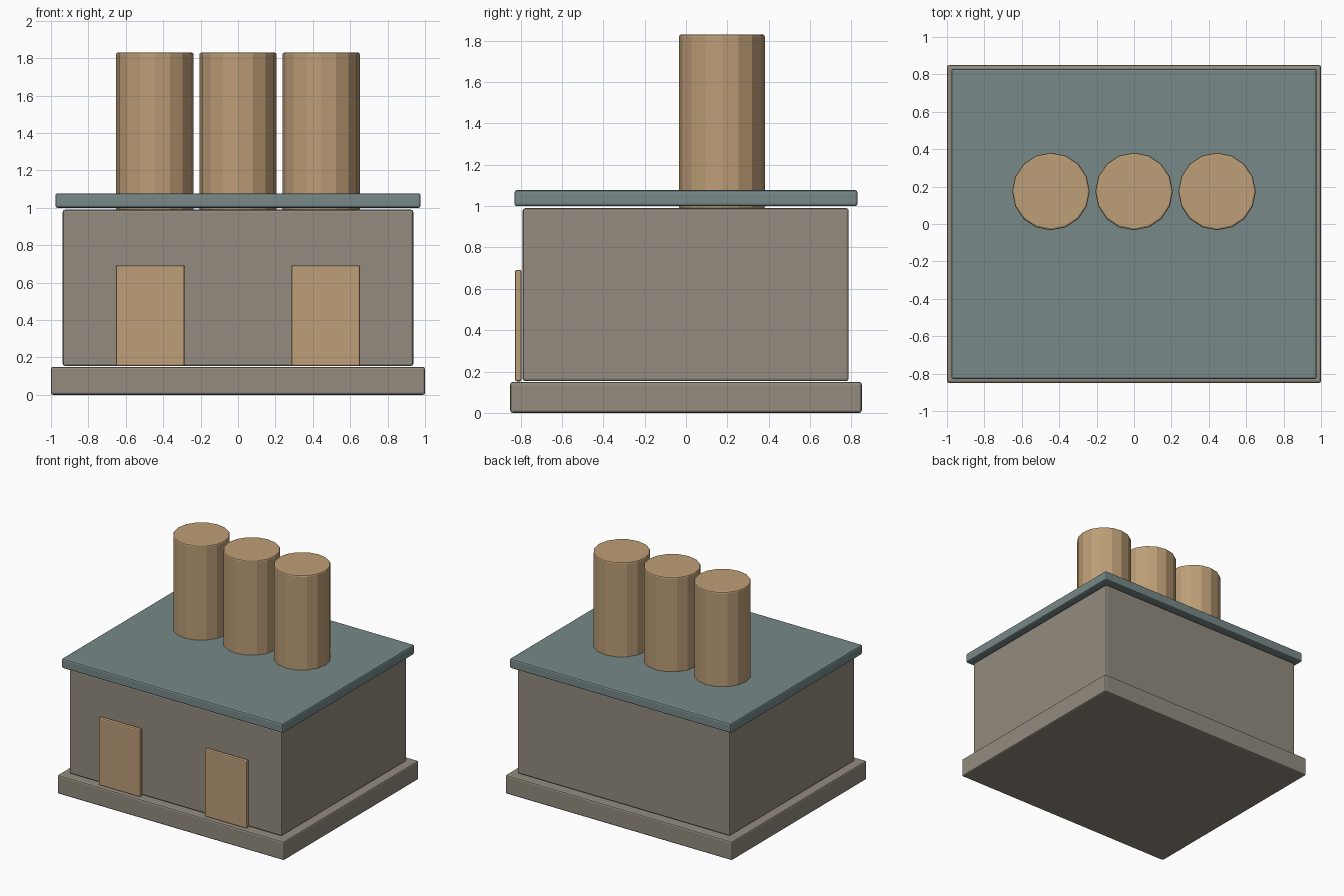
import bpy

if "Cube" in bpy.data.objects:
    bpy.data.objects.remove(bpy.data.objects["Cube"])


def material(name, rgb):
    m = bpy.data.materials.new(name)
    m.diffuse_color = (*rgb, 1)
    m.use_nodes = True
    m.node_tree.nodes["Principled BSDF"].inputs["Base Color"].default_value = m.diffuse_color
    return m


STONE = material("warm grey stone", (0.290, 0.258, 0.210))
ROOF = material("slate teal", (0.185, 0.250, 0.250))
TAN = material("tan clay", (0.510, 0.342, 0.184))


def finish(obj, name, mat, bevel):
    obj.name = name
    obj.data.materials.append(mat)
    mod = obj.modifiers.new("soft edges", 'BEVEL')
    mod.width = bevel
    mod.segments = 2
    mod.limit_method = 'ANGLE'
    mod.angle_limit = 0.9  # only round the true corners
    return obj


def box(name, lo, hi, mat, bevel=0.012):
    centre = [(a + b) / 2 for a, b in zip(lo, hi)]
    bpy.ops.mesh.primitive_cube_add(size=1, location=centre)
    obj = bpy.context.object
    obj.scale = [b - a for a, b in zip(lo, hi)]
    bpy.ops.object.transform_apply(location=False, rotation=False, scale=True)
    return finish(obj, name, mat, bevel)


# Plinth, walls and overhanging roof slab
box("plinth", (-1, -0.85, 0), (1, 0.85, 0.15), STONE)
box("walls", (-0.937, -0.79, 0.154), (0.937, 0.787, 0.99), STONE)
box("roof_slab", (-0.977, -0.83, 1.0), (0.977, 0.83, 1.077), ROOF)

# Two front doors
for side, x in (("left", -0.469), ("right", 0.469)):
    box(side + "_door", (x - 0.184, -0.827, 0.153), (x + 0.184, -0.795, 0.692),
        TAN, 0.009)

# Row of three faceted chimneys standing on the walls
BOTTOM, TOP = 0.985, 1.83
for i in (-1, 0, 1):
    bpy.ops.mesh.primitive_cylinder_add(
        vertices=16, radius=0.207, depth=TOP - BOTTOM,
        location=(i * 0.444, 0.174, (TOP + BOTTOM) / 2))
    finish(bpy.context.object, f"chimney_{i + 2}", TAN, 0.01)
